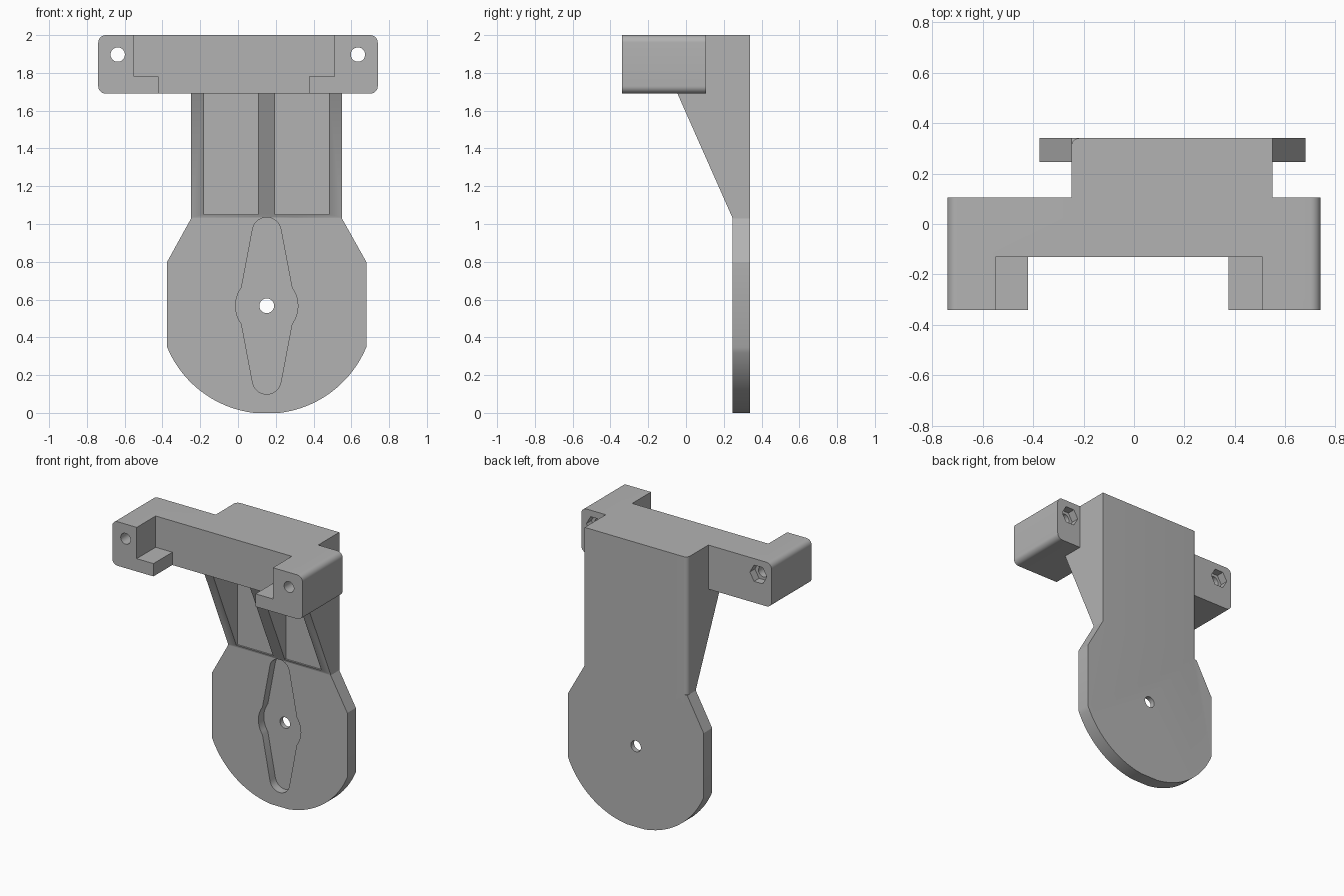
import bpy, bmesh
from math import sin, cos, pi, radians, atan2, asin, acos

cube = bpy.data.objects.get("Cube")
if cube:
    bpy.data.objects.remove(cube, do_unlink=True)

grey = bpy.data.materials.new("matte grey")
grey.use_nodes = True
GREY = (0.45, 0.45, 0.45, 1)
grey.diffuse_color = GREY
grey.node_tree.nodes["Principled BSDF"].inputs["Base Color"].default_value = GREY


def prism(name, pts, lo, hi, axis="Y"):
    """Extrude a closed outline along one axis."""
    place = {"X": lambda a, b, t: (t, a, b),
             "Y": lambda a, b, t: (a, t, b),
             "Z": lambda a, b, t: (a, b, t)}[axis]
    bm = bmesh.new()
    low = [bm.verts.new(place(a, b, lo)) for a, b in pts]
    high = [bm.verts.new(place(a, b, hi)) for a, b in pts]
    bm.faces.new(low)
    bm.faces.new(high)
    for i in range(len(pts)):
        j = (i + 1) % len(pts)
        bm.faces.new((low[i], low[j], high[j], high[i]))
    bmesh.ops.recalc_face_normals(bm, faces=bm.faces)
    mesh = bpy.data.meshes.new(name)
    bm.to_mesh(mesh)
    bm.free()
    mesh.materials.append(grey)
    ob = bpy.data.objects.new(name, mesh)
    bpy.context.collection.objects.link(ob)
    return ob


def arc(cx, cz, r, start, end, n=12):
    """Points on an arc, angles in radians."""
    angles = [start + (end - start) * i / n for i in range(n + 1)]
    return [(cx + r * cos(a), cz + r * sin(a)) for a in angles]


def circle(cx, cz, r, n=32):
    return arc(cx, cz, r, 0, 2 * pi, n)[:-1]


def box(x0, x1, z0, z1):
    return [(x0, z0), (x1, z0), (x1, z1), (x0, z1)]


def combine(target, tool, operation="DIFFERENCE"):
    """Apply a boolean and discard the tool."""
    mod = target.modifiers.new("boolean", "BOOLEAN")
    mod.operation, mod.solver, mod.object = operation, "EXACT", tool
    bpy.context.view_layer.objects.active = target
    bpy.ops.object.modifier_apply(modifier=mod.name)
    bpy.data.objects.remove(tool, do_unlink=True)


# Main dimensions
CX, CZ = 0.152, 0.567            # horn centre
BACK, FACE = 0.34, 0.245         # back plate depth
LEFT, RIGHT = 0.55, -0.248       # neck sides
TOP, UNDER = 2.0, 1.69           # bracket height

# Back plate: round disc cut flat at the sides and foot, shoulders, neck
R, HALF = 0.571, 0.527
side, foot = acos(HALF / R), asin(CZ / R)
outline = arc(CX, CZ, R, -pi + side, -foot - 2 * (pi / 2 - foot), 20)
outline += arc(CX, CZ, R, -foot, -side, 20)
outline += [(CX + HALF, 0.8), (LEFT, 1.03), (LEFT, TOP),
            (RIGHT, TOP), (RIGHT, 1.03), (CX - HALF, 0.8)]
body = prism("mounting_bracket", outline, FACE, BACK)

# Sloped neck with two pockets that leave three ribs
neck = prism("neck", [(0.3, 1.035), (FACE, 1.035), (-0.045, UNDER),
                      (-0.045, TOP), (0.3, TOP)], RIGHT, LEFT, "X")
combine(body, neck, "UNION")
for x0, x1 in ((-0.18, 0.106), (0.197, 0.482)):
    combine(body, prism("pocket", box(x0, x1, 1.05, UNDER), -0.3, 0.25))

# Crossbar with rounded ends
r, w = 0.04, 0.74
bar = []
for k, (x, z) in enumerate(((w - r, TOP - r), (r - w, TOP - r),
                            (r - w, UNDER + r), (w - r, UNDER + r))):
    bar += arc(x, z, r, k * pi / 2, (k + 1) * pi / 2, 8)
crossbar = prism("crossbar", bar, -0.34, 0.106)

# Stepped opening in the front that leaves a ledge on each arm
step = [(-0.42, 1.6), (0.375, 1.6), (0.375, 1.78), (0.51, 1.78),
        (0.51, 2.1), (-0.55, 2.1), (-0.55, 1.78), (-0.42, 1.78)]
combine(crossbar, prism("opening", step, -0.5, -0.13))
combine(body, crossbar, "UNION")

# Screw holes with hexagonal nut pockets behind
for x in (-0.637, 0.635):
    combine(body, prism("screw_hole", circle(x, 1.897, 0.038), -0.5, 0.3))
    combine(body, prism("nut_pocket", circle(x, 1.897, 0.066, 6), 0.05, 0.3))

# Horn recess: round hub with two tapering, round-ended arms
HUB, TIP, REACH = 0.165, 0.076, 0.392
slope = radians(10)
join = atan2(0.095, 0.13)
half = arc(0, 0, HUB, -join, join, 10) + arc(0, REACH, TIP, slope, pi - slope, 14)
horn = [(CX + s * x, CZ + s * z) for s in (1, -1) for x, z in half]
combine(body, prism("horn_recess", horn, 0, FACE + 0.06))
combine(body, prism("shaft_hole", circle(CX, CZ, 0.039), 0, 0.5))

# Rounded back edge on one side of the neck
f = 0.03
corner = arc(RIGHT + f, BACK - f, f, pi, pi / 2, 8)
corner += [(RIGHT + f, BACK + 0.05), (RIGHT - 0.05, BACK + 0.05), (RIGHT - 0.05, BACK - f)]
combine(body, prism("edge_round", corner, 1.031, 2.1, "Z"))

# Smooth the curved walls, keep the edges sharp
bpy.ops.object.select_all(action="DESELECT")
body.select_set(True)
bpy.context.view_layer.objects.active = body
bpy.ops.object.shade_smooth_by_angle(angle=radians(25))
